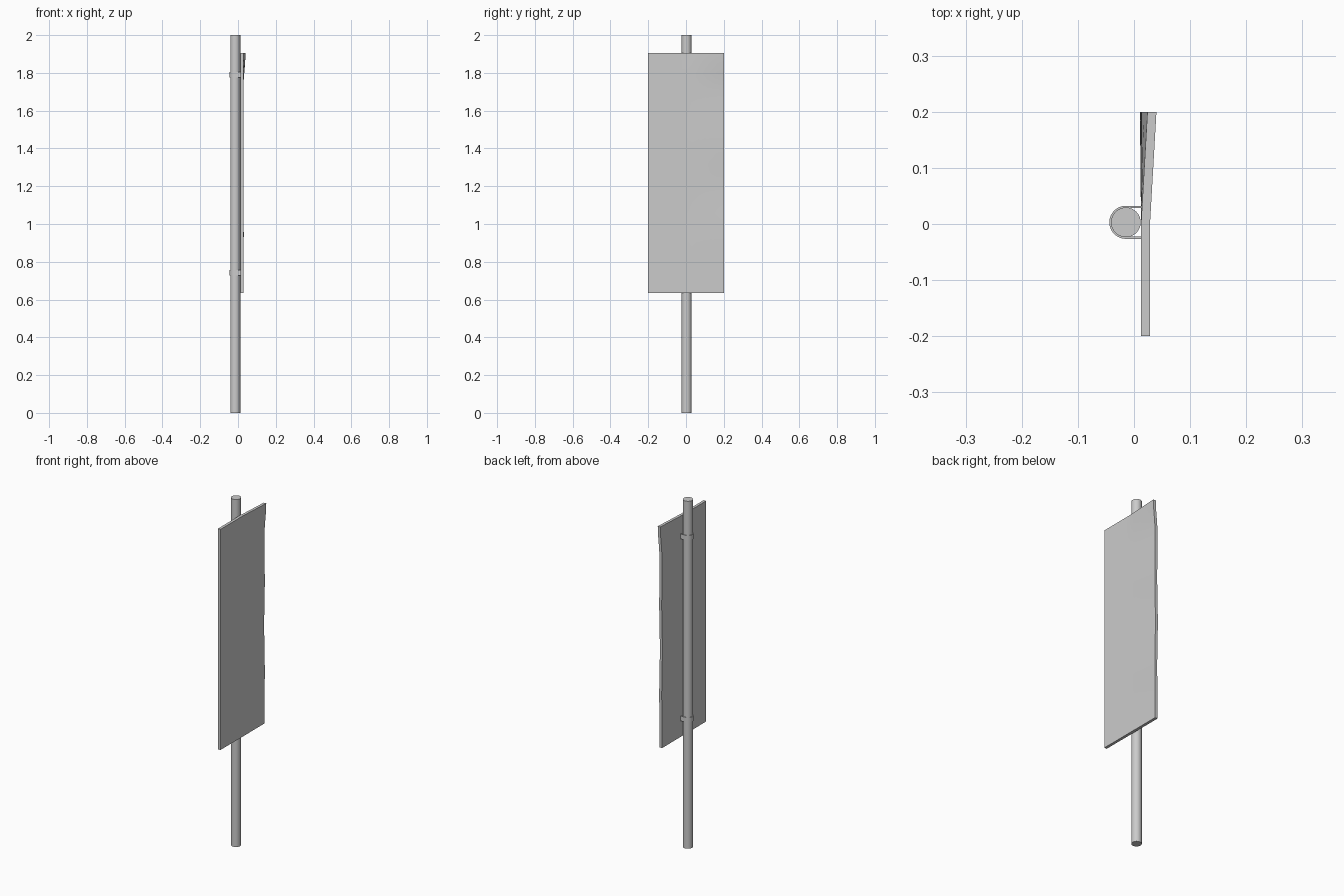
import bpy, bmesh, math

if "Cube" in bpy.data.objects:
    bpy.data.objects.remove(bpy.data.objects["Cube"])

PX, PY, R = -0.0145, 0.003, 0.0265


def finish(name, bm, smooth=True):
    bmesh.ops.recalc_face_normals(bm, faces=bm.faces)
    me = bpy.data.meshes.new(name)
    bm.to_mesh(me)
    bm.free()
    ob = bpy.data.objects.new(name, me)
    bpy.context.collection.objects.link(ob)
    if smooth:
        bpy.context.view_layer.objects.active = ob
        ob.select_set(True)
        bpy.ops.object.shade_smooth_by_angle(angle=math.radians(35))
        ob.select_set(False)
    return ob


# Pole
bpy.ops.mesh.primitive_cylinder_add(vertices=32, radius=R, depth=2, location=(PX, PY, 1))
pole = bpy.context.object
pole.name = "pole"
bpy.ops.object.shade_smooth_by_angle(angle=math.radians(35))
pole.select_set(False)


# U-shaped straps around the pole, legs running into the panel
def strap(name, z, h=0.028):
    bm = bmesh.new()
    angles = [math.pi / 2 + math.pi * i / 16 for i in range(17)]
    path = [(0.031, 1)] + [None] * 17 + [(0.031, -1)]
    rings = []
    for i in range(19):
        ring = []
        for r, dz in ((R - 0.001, -h / 2), (R + 0.003, -h / 2), (R + 0.003, h / 2), (R - 0.001, h / 2)):
            if path[i]:
                p = (PX + path[i][0], PY + path[i][1] * r, z + dz)
            else:
                a = angles[i - 1]
                p = (PX + r * math.cos(a), PY + r * math.sin(a), z + dz)
            ring.append(bm.verts.new(p))
        rings.append(ring)
    for a, b in zip(rings, rings[1:]):
        for k in range(4):
            bm.faces.new((a[k], a[(k + 1) % 4], b[(k + 1) % 4], b[k]))
    bm.faces.new(rings[0])
    bm.faces.new(rings[-1])
    finish(name, bm)


strap("upper_strap", 1.79)
strap("lower_strap", 0.742)

# Slightly warped sign panel: far edge bends outward toward the top
Z0, Z1, T = 0.635, 1.905, 0.016
KEYS = [(0.635, 0.0), (0.95, 0.002), (1.2, -0.002), (1.45, 0.002), (1.72, 0.0), (1.905, 0.0115)]


def edge_bend(z):
    for (a, p), (b, q) in zip(KEYS, KEYS[1:]):
        if z <= b + 1e-6:
            t = (z - a) / (b - a)
            t = t * t * (3 - 2 * t)
            return p + (q - p) * t
    return KEYS[-1][1]


bm = bmesh.new()
NY, NZ = 12, 24
grid = []
for j in range(NZ + 1):
    z = Z0 + (Z1 - Z0) * j / NZ
    row = []
    for i in range(NY + 1):
        y = -0.2 + 0.4 * i / NY
        w = max(0, y / 0.2)
        x = 0.0125 + edge_bend(z) * w
        row.append(bm.verts.new((x, y, z)))
    grid.append(row)
faces = [bm.faces.new((grid[j][i], grid[j][i + 1], grid[j + 1][i + 1], grid[j + 1][i]))
         for j in range(NZ) for i in range(NY)]
ext = bmesh.ops.extrude_face_region(bm, geom=faces, use_keep_orig=True)
for v in ext["geom"]:
    if isinstance(v, bmesh.types.BMVert):
        v.co.x += T
finish("panel", bm)
